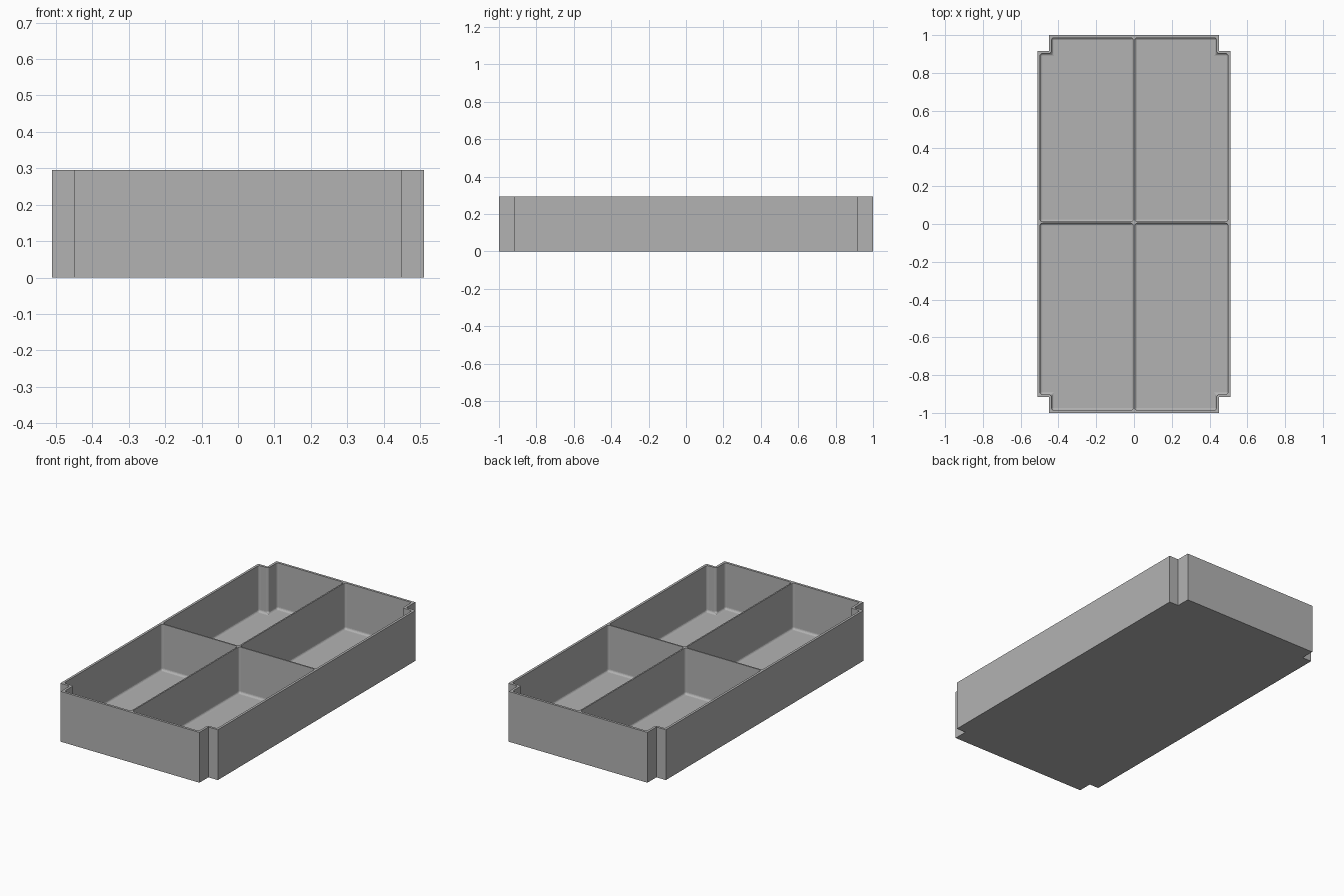
import bpy
import bmesh

if "Cube" in bpy.data.objects:
    bpy.data.objects.remove(bpy.data.objects["Cube"], do_unlink=True)

HEIGHT = 0.295
FLOOR = 0.024
WALL = 0.014
HALF_X, HALF_Y = 0.511, 1.0        # outer half sizes
NOTCH_X, NOTCH_Y = 0.45, 0.917     # where the corner notches begin
DIVIDER = 0.004                    # half thickness of the dividers
CROSS_Y = 0.008                    # centre line of the cross divider
FILLET = 0.013

grey = bpy.data.materials.new("plain grey")
grey.use_nodes = True
colour = (0.45, 0.45, 0.45, 1)
grey.diffuse_color = colour
grey.node_tree.nodes["Principled BSDF"].inputs["Base Color"].default_value = colour


def prism(name, outline, low, high, round_edges=False):
    """Upright prism; optionally round every edge except the top rim."""
    bm = bmesh.new()
    face = bm.faces.new([bm.verts.new((x, y, low)) for x, y in outline])
    lifted = bmesh.ops.extrude_face_region(bm, geom=[face])["geom"]
    for v in lifted:
        if isinstance(v, bmesh.types.BMVert):
            v.co.z = high
    bmesh.ops.recalc_face_normals(bm, faces=bm.faces)
    if round_edges:
        edges = [e for e in bm.edges if min(v.co.z for v in e.verts) < high - 0.001]
        bmesh.ops.bevel(bm, geom=edges, offset=FILLET, segments=4, profile=0.5,
                        affect="EDGES", clamp_overlap=True)
        bmesh.ops.recalc_face_normals(bm, faces=bm.faces)
    mesh = bpy.data.meshes.new(name)
    bm.to_mesh(mesh)
    bm.free()
    mesh.materials.append(grey)
    obj = bpy.data.objects.new(name, mesh)
    bpy.context.collection.objects.link(obj)
    return obj


# Tray block with a square notch at each corner
quarter = [(HALF_X, NOTCH_Y), (NOTCH_X, NOTCH_Y), (NOTCH_X, HALF_Y)]
outline = []
for sx, sy in ((1, 1), (-1, 1), (-1, -1), (1, -1)):
    corner = [(x * sx, y * sy) for x, y in quarter]
    outline += corner if sx * sy > 0 else corner[::-1]
tray = prism("divided_tray", outline, 0, HEIGHT)

# Four rounded compartments hollowed out of the block
bpy.context.view_layer.objects.active = tray
for sx in (1, -1):
    for sy in (1, -1):
        x0, y0 = sx * DIVIDER, CROSS_Y + sy * DIVIDER
        x1, y1 = sx * (HALF_X - WALL), sy * (HALF_Y - WALL)
        nx, ny = sx * (NOTCH_X - WALL), sy * (NOTCH_Y - WALL)
        shape = [(x0, y0), (x1, y0), (x1, ny), (nx, ny), (nx, y1), (x0, y1)]
        cutter = prism("compartment_cutter", shape, FLOOR, HEIGHT + 0.1, True)
        cutter.hide_render = True
        cut = tray.modifiers.new("compartment", "BOOLEAN")
        cut.operation = "DIFFERENCE"
        cut.solver = "EXACT"
        cut.object = cutter
        bpy.ops.object.modifier_apply(modifier=cut.name)
        bpy.data.objects.remove(cutter, do_unlink=True)
